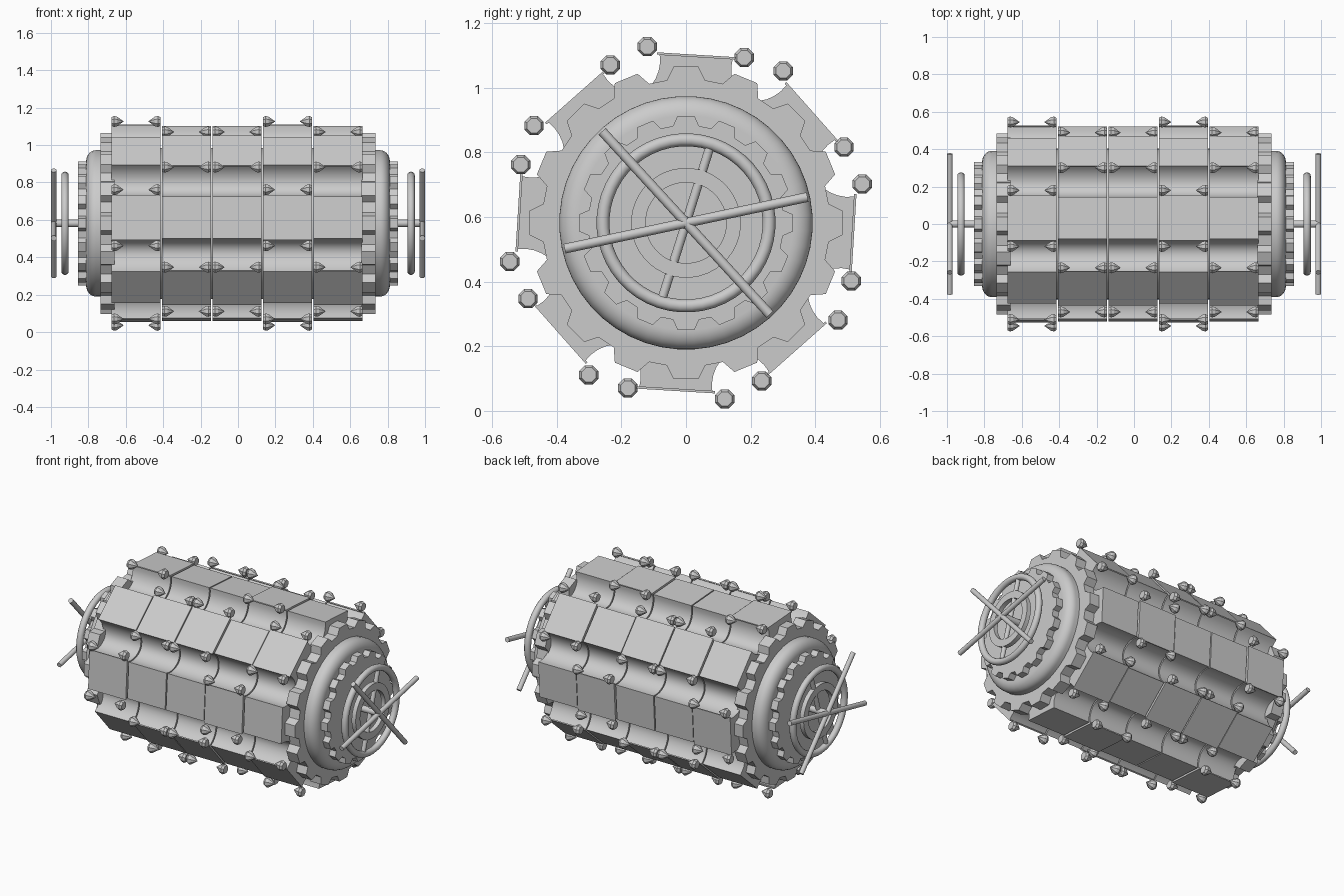
import bpy, bmesh, math
from mathutils import Matrix, Vector

if "Cube" in bpy.data.objects:
    bpy.data.objects.remove(bpy.data.objects["Cube"])

CZ = 0.5815                      # height of the drum axis
PHASE = math.radians(-3.5)       # angle of the first lobe
metal = bpy.data.materials.new("grey_metal")
metal.diffuse_color = (0.6, 0.6, 0.6, 1)
metal.use_nodes = True
metal.node_tree.nodes["Principled BSDF"].inputs["Base Color"].default_value = metal.diffuse_color


def finish(bm, name, smooth=True):
    bmesh.ops.recalc_face_normals(bm, faces=bm.faces)
    me = bpy.data.meshes.new(name)
    bm.to_mesh(me)
    bm.free()
    me.materials.append(metal)
    ob = bpy.data.objects.new(name, me)
    bpy.context.collection.objects.link(ob)
    ob.location.z = CZ
    if smooth:
        bpy.ops.object.select_all(action='DESELECT')
        ob.select_set(True)
        bpy.context.view_layer.objects.active = ob
        bpy.ops.object.shade_smooth_by_angle(angle=math.radians(32))
    return ob


def prism(bm, outline, x0, x1):
    """Extrude a (y, z) outline along x."""
    a = [bm.verts.new((x0, y, z)) for y, z in outline]
    b = [bm.verts.new((x1, y, z)) for y, z in outline]
    n = len(a)
    bm.faces.new(a)
    bm.faces.new(b)
    for i in range(n):
        j = (i + 1) % n
        bm.faces.new((a[i], a[j], b[j], b[i]))


def lathe(bm, profile, n, y=0, z=0, closed=False):
    """Spin an (x, radius) profile about the x direction."""
    rings = []
    for x, r in profile:
        if r < 1e-5:
            rings.append([bm.verts.new((x, y, z))] * n)
        else:
            rings.append([bm.verts.new((x, y + r * math.cos((i + .5) * math.tau / n),
                                        z + r * math.sin((i + .5) * math.tau / n))) for i in range(n)])
    pairs = list(zip(rings, rings[1:]))
    if closed:
        pairs.append((rings[-1], rings[0]))
    else:
        for ring in (rings[0], rings[-1]):
            if ring[0] is not ring[1]:
                bm.faces.new(ring)
    for p, q in pairs:
        for i in range(n):
            j = (i + 1) % n
            bm.faces.new(list(dict.fromkeys((p[i], p[j], q[j], q[i]))))


def polar(r, a):
    return r * math.cos(a), r * math.sin(a)


def drum_outline():
    """Eight flat lobes joined by concave hollows."""
    pts = []
    ha = math.atan2(0.113, 0.515)
    rc = math.hypot(0.113, 0.515)
    gap = math.pi / 4 - 2 * ha
    for k in range(8):
        c = PHASE + k * math.pi / 4
        pts.append(polar(rc, c - ha))
        for i in range(13):
            t = math.pi * i / 12
            pts.append(polar(rc - 0.1 * math.sin(t),
                             c + ha + gap * (0.5 - 0.5 * math.cos(t))))
        pts.pop()
    return pts


def gear_outline(tip, root, teeth=16):
    pts = []
    for k in range(teeth):
        c = k * math.tau / teeth
        p = math.tau / teeth
        for f, r in ((-.34, root), (-.2, tip), (.2, tip), (.34, root)):
            pts.append(polar(r, c + f * p))
    return pts


def rod(bm, x, angle, half, r):
    d = Vector((0, math.cos(angle), math.sin(angle)))
    m = Matrix.Translation((x, 0, 0)) @ d.to_track_quat('Z', 'Y').to_matrix().to_4x4()
    bmesh.ops.create_cone(bm, cap_ends=True, segments=16, radius1=r, radius2=r,
                          depth=2 * half, matrix=m)


# drum segments, cover plates and spikes
SEG, START = 0.27, -0.677
for s in range(5):
    x0 = START + s * SEG
    x1 = x0 + SEG - 0.007
    bm = bmesh.new()
    prism(bm, drum_outline(), x0, x1)
    finish(bm, f"drum_segment_{s + 1}")

    plates, spikes = bmesh.new(), bmesh.new()
    for k in range(4):
        c = PHASE + k * math.pi / 2 + (0 if s in (0, 3) else math.pi / 4)
        ca, sa = math.cos(c), math.sin(c)
        box = [(r * ca - t * sa, r * sa + t * ca)
               for r, t in ((.514, -.121), (.521, -.121), (.521, .121), (.514, .121))]
        prism(plates, box, x0, x1)
        for r, off in ((0.558, 15.9), (0.542, -15.9)):
            y, z = polar(r, c + math.radians(off))
            for base, d in ((x0, 1), (x1, -1)):
                prof = [(base, .024), (base + d * .014, .032),
                        (base + d * .03, .028), (base + d * .066, 0)]
                lathe(spikes, prof, 8, y, z)
    finish(plates, f"cover_plates_{s + 1}", False)
    finish(spikes, f"spikes_{s + 1}", False)

# inner core closing the seams
bm = bmesh.new()
lathe(bm, [(-0.67, .405), (0.67, .405)], 48)
finish(bm, "core")

# matching ends
for side, sx in (("left", -1), ("right", 1)):
    bm = bmesh.new()
    prism(bm, gear_outline(.485, .445), sx * .66, sx * .735)
    finish(bm, f"{side}_large_gear", False)

    bm = bmesh.new()
    dome = [(sx * .73, .392), (sx * .76, .392)]
    dome += [(sx * (.76 + .052 * math.sin(t)), .332 + .06 * math.cos(t))
             for t in [i * math.pi / 16 for i in range(1, 9)]]
    lathe(bm, dome, 48)
    finish(bm, f"{side}_rounded_cap")

    bm = bmesh.new()
    prism(bm, gear_outline(.332, .302), sx * .80, sx * .855)
    finish(bm, f"{side}_small_gear", False)

    bm = bmesh.new()
    lathe(bm, [(sx * .84, .02), (sx * .985, .02)], 16)
    finish(bm, f"{side}_axle")

    # wheel ring with its washer and inner bar
    bm = bmesh.new()
    ring = [(sx * .925 + .02 * math.cos(i * math.tau / 12),
             .257 + .02 * math.sin(i * math.tau / 12)) for i in range(12)]
    lathe(bm, ring, 48, closed=True)
    finish(bm, f"{side}_wheel_ring")
    bm = bmesh.new()
    lathe(bm, [(sx * .912, .125), (sx * .912, .17), (sx * .94, .17), (sx * .94, .125)],
          40, closed=True)
    finish(bm, f"{side}_washer")
    bm = bmesh.new()
    rod(bm, sx * .925, math.radians(72.5), .24, .014)
    finish(bm, f"{side}_wheel_bar")

    # crossed outer bars
    bm = bmesh.new()
    rod(bm, sx * .985, math.radians(12), .384, .015)
    rod(bm, sx * .985, math.radians(132.5), .384, .015)
    finish(bm, f"{side}_outer_bars")
